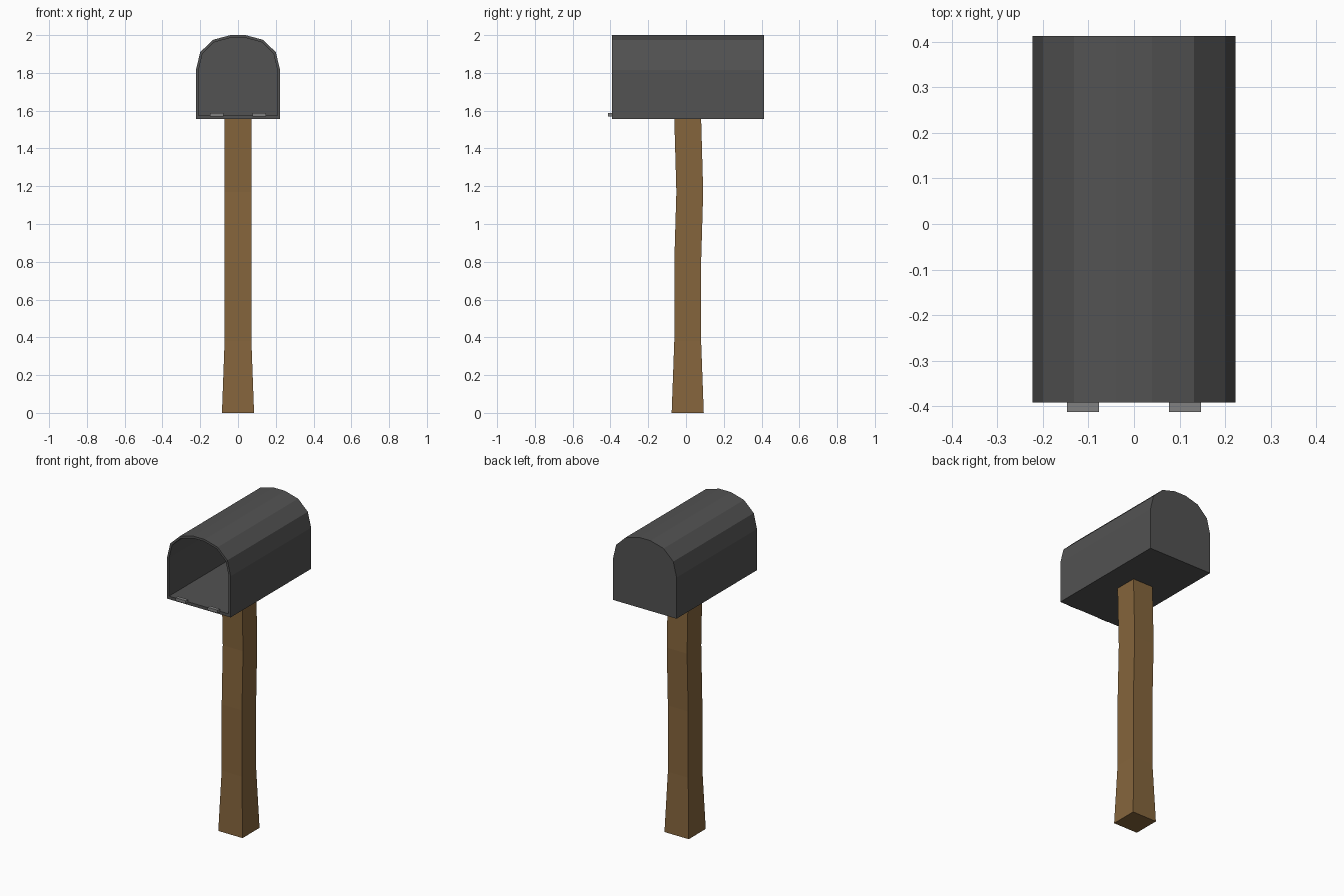
import bpy, bmesh

if "Cube" in bpy.data.objects:
    bpy.data.objects.remove(bpy.data.objects["Cube"])


def material(name, rgb):
    m = bpy.data.materials.new(name)
    m.diffuse_color = (*rgb, 1)
    m.use_nodes = True
    m.node_tree.nodes["Principled BSDF"].inputs["Base Color"].default_value = m.diffuse_color
    return m


dark_metal = material("dark grey metal", (0.085, 0.085, 0.085))
hinge_metal = material("light grey metal", (0.22, 0.22, 0.22))
wood = material("brown wood", (0.235, 0.13, 0.045))


def loft(name, rings, mat):
    """Skin equal-length rings of points and cap both ends."""
    bm = bmesh.new()
    loops = [[bm.verts.new(p) for p in ring] for ring in rings]
    n = len(loops[0])
    for a, b in zip(loops, loops[1:]):
        for i in range(n):
            j = (i + 1) % n
            bm.faces.new((a[i], a[j], b[j], b[i]))
    bm.faces.new(loops[0])
    bm.faces.new(loops[-1])
    bmesh.ops.recalc_face_normals(bm, faces=bm.faces)
    me = bpy.data.meshes.new(name)
    bm.to_mesh(me)
    bm.free()
    me.materials.append(mat)
    ob = bpy.data.objects.new(name, me)
    bpy.context.collection.objects.link(ob)
    return ob


def arch(half, y):
    """Symmetric arched outline from its right half."""
    pts = half + [(-x, z) for x, z in reversed(half)]
    return [(x, y, z) for x, z in pts]


# Open-fronted mailbox shell: back, outer front rim, inner rim, inside back
outer = [(0.223, 1.555), (0.223, 1.815), (0.2, 1.91), (0.132, 1.975), (0.04, 2.0)]
inner = [(0.209, 1.574), (0.209, 1.813), (0.188, 1.902), (0.126, 1.962), (0.038, 1.986)]
loft("mailbox_shell", [arch(outer, 0.413), arch(outer, -0.392),
                       arch(inner, -0.392), arch(inner, 0.4)], dark_metal)

# Slightly bent, flared wooden post: height, half width, y centre
levels = [(0, 0.085, 0.009), (0.38, 0.071, 0.009), (0.8, 0.071, 0.009),
          (1.17, 0.071, 0.02), (1.558, 0.071, 0.009)]
loft("post", [[(-w, c - w, z), (w, c - w, z), (w, c + w, z), (-w, c + w, z)]
              for z, w, c in levels], wood)

# Two small hinges under the opening
for side, x in (("left", -0.112), ("right", 0.112)):
    loft("hinge_" + side, [[(x - 0.035, y, 1.569), (x + 0.035, y, 1.569),
                            (x + 0.035, y, 1.588), (x - 0.035, y, 1.588)]
                           for y in (-0.413, -0.39)], hinge_metal)
